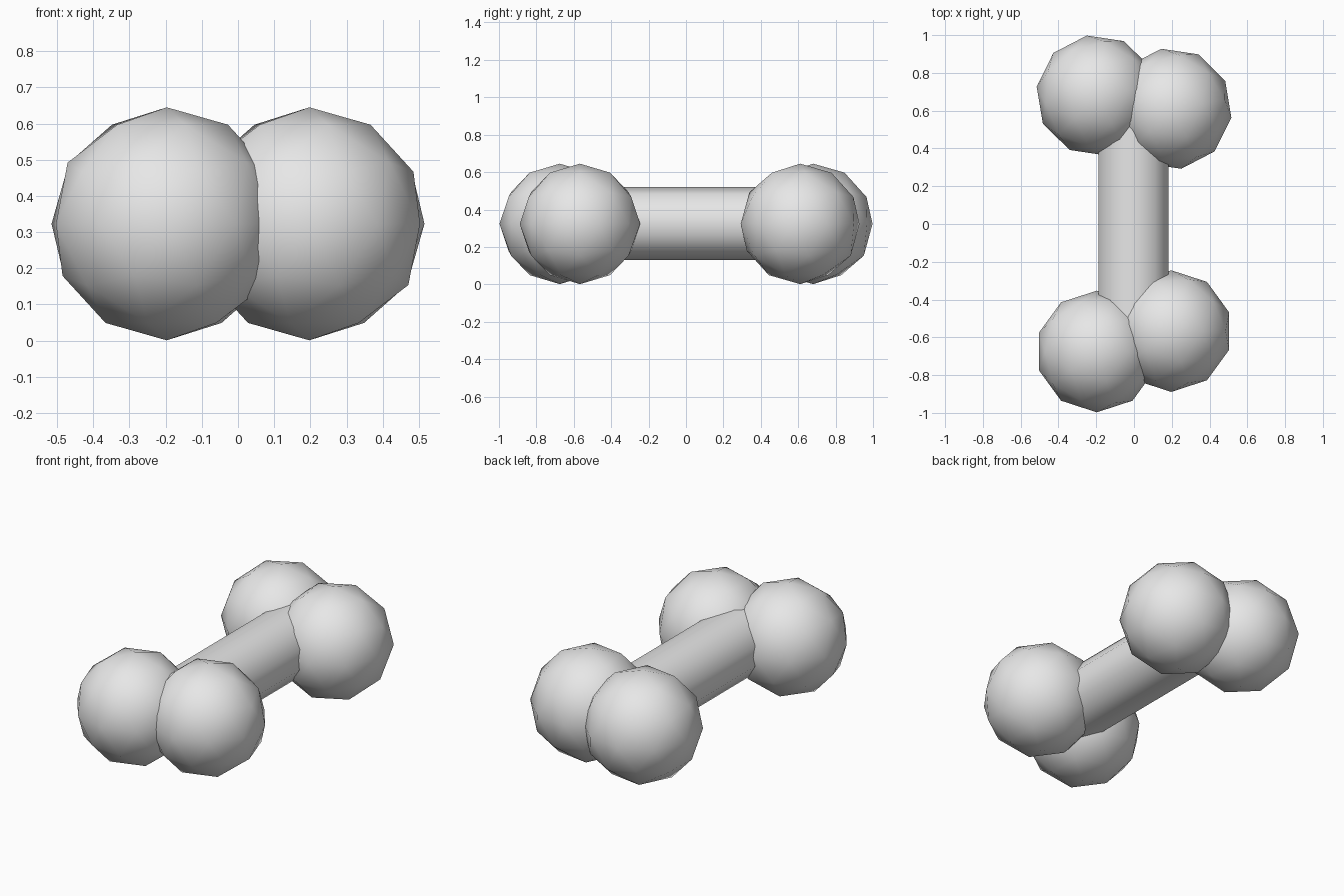
import bpy
import math

if "Cube" in bpy.data.objects:
    bpy.data.objects.remove(bpy.data.objects["Cube"])

# One flat colour for the whole bone
bone_grey = bpy.data.materials.new("bone_grey")
bone_grey.diffuse_color = (0.8, 0.8, 0.8, 1)
bone_grey.use_nodes = True
bone_grey.node_tree.nodes["Principled BSDF"].inputs["Base Color"].default_value = bone_grey.diffuse_color

R = 0.322      # knob radius
Z = 0.323      # height of the bone's axis


def finish(name):
    ob = bpy.context.object
    ob.name = name
    ob.data.materials.append(bone_grey)
    for p in ob.data.polygons:
        p.use_smooth = True
    return ob


# Four low-poly round knobs, two at each end; the rear pair is slightly turned
for name, x, y, turn in (
    ("front_left_knob", -0.197, -0.675, 0),
    ("front_right_knob", 0.197, -0.567, 0),
    ("rear_left_knob", -0.197, 0.68, 9.5),
    ("rear_right_knob", 0.197, 0.61, 9.5),
):
    bpy.ops.mesh.primitive_ico_sphere_add(
        subdivisions=2, radius=R, location=(x, y, Z),
        rotation=(0, 0, math.radians(turn)))
    finish(name)

# Ten-sided shaft along y, its ends buried in the knobs
bpy.ops.mesh.primitive_cylinder_add(
    vertices=10, radius=0.195, depth=1.2, location=(-0.003, 0, Z + 0.001),
    rotation=(math.pi / 2, 0, 0))
finish("shaft")
bpy.ops.object.shade_smooth_by_angle(angle=math.radians(50))
